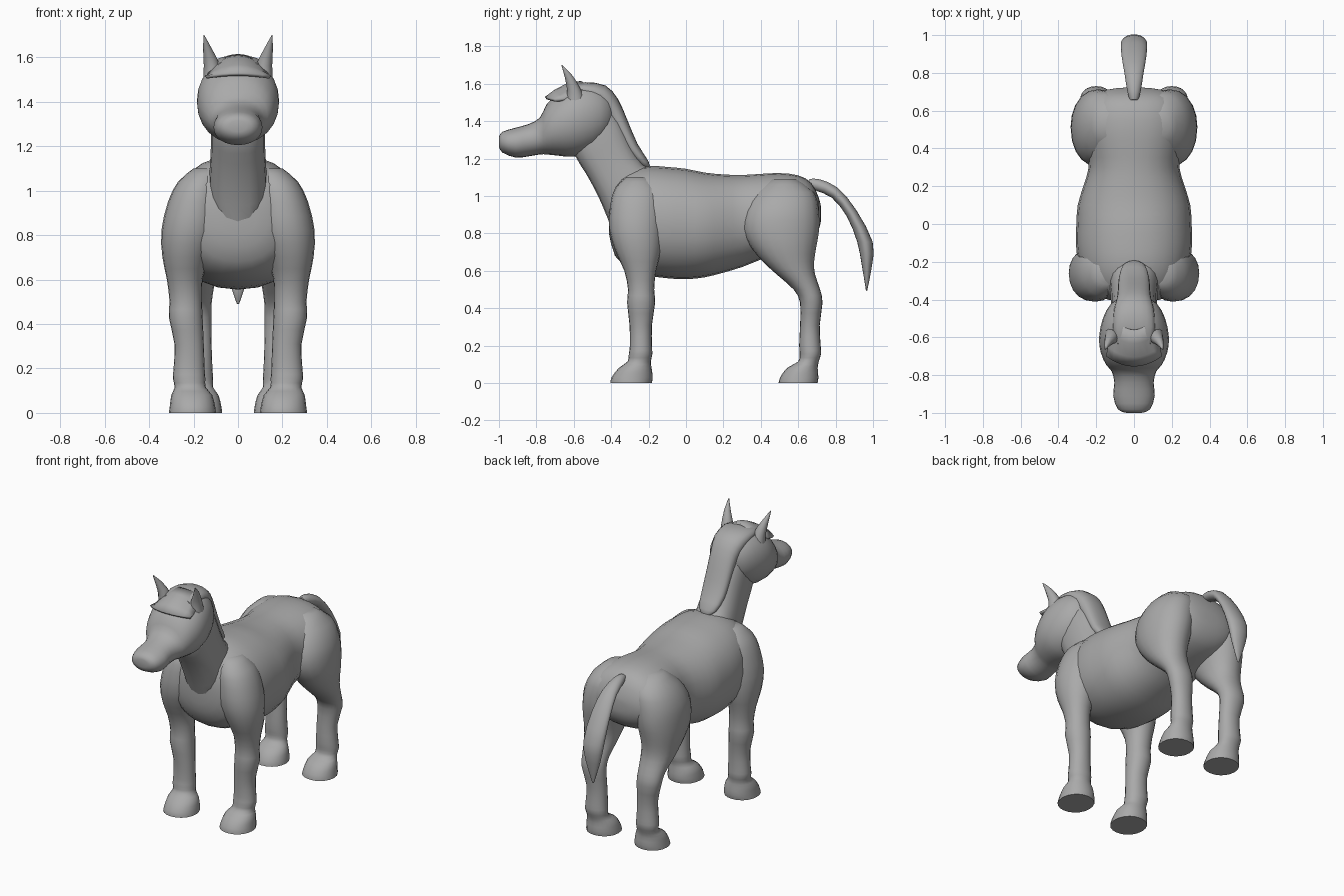
import bpy, bmesh, math
from mathutils import Vector

coat = bpy.data.materials.new("grey coat")
coat.diffuse_color = (0.4, 0.4, 0.4, 1)


def smooth_rings(rings, steps):
    """Catmull-Rom interpolation between the given rings."""
    out = []
    for i in range(len(rings) - 1):
        p = [Vector(rings[min(max(j, 0), len(rings) - 1)]) for j in range(i - 1, i + 3)]
        for s in range(steps):
            t = s / steps
            out.append(0.5 * (2 * p[1] + (p[2] - p[0]) * t
                       + (2 * p[0] - 5 * p[1] + 4 * p[2] - p[3]) * t * t
                       + (3 * p[1] - p[0] - 3 * p[2] + p[3]) * t ** 3))
    return out + [Vector(rings[-1])]


def loft(name, rings, power=2.0, sides=20, mirror=False, steps=2):
    """Each ring: y, z of one edge, y, z of the opposite edge, centre x, half width."""
    bm = bmesh.new()
    loops = []
    for ya, za, yb, zb, x, w in smooth_rings(rings, steps):
        loop = []
        for k in range(sides):
            a = 2 * math.pi * k / sides
            c, s = math.cos(a), math.sin(a)
            c = math.copysign(abs(c) ** (2 / power), c)
            s = math.copysign(abs(s) ** (2 / power), s)
            loop.append(bm.verts.new((x + w * s, (ya + yb) / 2 + (yb - ya) / 2 * c,
                                      (za + zb) / 2 + (zb - za) / 2 * c)))
        loops.append(loop)
    for a, b in zip(loops, loops[1:]):
        for k in range(sides):
            n = (k + 1) % sides
            bm.faces.new((a[k], a[n], b[n], b[k]))
    bm.faces.new(loops[0])
    bm.faces.new(loops[-1])
    return finish(name, bm, mirror)


def finish(name, bm, mirror=False):
    bmesh.ops.recalc_face_normals(bm, faces=bm.faces[:])
    me = bpy.data.meshes.new(name)
    bm.to_mesh(me)
    bm.free()
    ob = bpy.data.objects.new(name, me)
    bpy.context.collection.objects.link(ob)
    me.materials.append(coat)
    bpy.ops.object.select_all(action='DESELECT')
    ob.select_set(True)
    bpy.context.view_layer.objects.active = ob
    bpy.ops.object.shade_smooth_by_angle(angle=math.radians(50))
    if mirror:
        ob.modifiers.new("mirror", 'MIRROR').use_mirror_merge = False
    return ob


# Barrel, chest and rump: y, bottom, top, half width
trunk = [(-.412, .80, .96, .08), (-.38, .68, 1.08, .20), (-.3, .61, 1.14, .265),
         (-.2, .575, 1.16, .295), (-.1, .56, 1.155, .308), (0, .555, 1.145, .305),
         (.1, .565, 1.125, .298), (.2, .59, 1.115, .268), (.3, .62, 1.112, .24),
         (.4, .66, 1.118, .25), (.5, .69, 1.122, .265), (.6, .72, 1.11, .255),
         (.67, .76, 1.07, .22), (.71, .82, .99, .15), (.722, .87, .94, .05)]
loft("body", [(y, a, y, b, 0, w) for y, a, b, w in trunk], 2.2, 24)

# Neck from chest up into the skull: front edge, back edge
loft("neck", [(-.39, .80, -.12, 1.10, 0, .10), (-.415, .87, -.17, 1.14, 0, .13),
              (-.47, 1.0, -.23, 1.17, 0, .128), (-.535, 1.12, -.29, 1.28, 0, .122),
              (-.59, 1.21, -.345, 1.41, 0, .12), (-.62, 1.32, -.42, 1.52, 0, .11)], 2.6)

# Head from muzzle to the back of the skull: y, bottom, top, half width
skull = [(-1.0, 1.265, 1.315, .04), (-.982, 1.232, 1.343, .085), (-.91, 1.205, 1.365, .11),
         (-.84, 1.212, 1.385, .104), (-.78, 1.222, 1.42, .118), (-.745, 1.222, 1.49, .148),
         (-.68, 1.215, 1.55, .176), (-.6, 1.21, 1.595, .185), (-.5, 1.24, 1.6, .165),
         (-.42, 1.31, 1.555, .12), (-.38, 1.39, 1.49, .05)]
loft("head", [(y, a, y, b, 0, w) for y, a, b, w in skull], 2.1, 24)

# Legs: z, front y, back y, centre x, half width
fore = [(1.10, -.32, -.20, .14, .06), (1.04, -.38, -.14, .17, .10), (.95, -.405, -.12, .195, .12),
        (.82, -.41, -.12, .215, .13), (.70, -.375, -.135, .235, .105), (.6, -.33, -.16, .24, .08),
        (.5, -.31, -.17, .235, .073), (.43, -.315, -.165, .235, .076), (.31, -.302, -.182, .22, .066),
        (.2, -.30, -.182, .22, .07), (.155, -.306, -.18, .22, .073), (.115, -.312, -.188, .215, .07),
        (.08, -.36, -.184, .208, .092), (.03, -.398, -.178, .205, .102), (0, -.405, -.183, .205, .106)]
hind = [(1.09, .46, .59, .12, .07), (1.02, .37, .685, .15, .12), (.92, .315, .71, .18, .142),
        (.82, .305, .712, .195, .14), (.73, .345, .697, .205, .128), (.65, .41, .685, .208, .112),
        (.58, .485, .69, .206, .10), (.5, .575, .717, .203, .085), (.43, .61, .73, .2, .08),
        (.31, .61, .715, .185, .066), (.2, .605, .72, .185, .07), (.155, .608, .722, .185, .073),
        (.115, .6, .71, .182, .07), (.08, .54, .704, .178, .09), (.03, .503, .708, .176, .101),
        (0, .495, .704, .176, .105)]
for name, leg in (("front_legs", fore), ("hind_legs", hind)):
    loft(name, [(f, z, b, z, x, w) for z, f, b, x, w in leg], 2.1, 20, True)

# Mane following the crest: inner edge, outer edge
loft("mane", [(-.64, 1.55, -.63, 1.585, 0, .09), (-.56, 1.53, -.54, 1.608, 0, .11),
              (-.47, 1.48, -.43, 1.59, 0, .105), (-.42, 1.41, -.365, 1.52, 0, .09),
              (-.37, 1.32, -.315, 1.41, 0, .085), (-.31, 1.23, -.26, 1.28, 0, .08),
              (-.25, 1.17, -.20, 1.185, 0, .06), (-.215, 1.145, -.195, 1.15, 0, .02)], 2.3)

# Tail: inner edge, outer edge
loft("tail", [(.64, 1.05, .66, 1.09, 0, .02), (.69, 1.03, .71, 1.09, 0, .035),
              (.78, .99, .81, 1.045, 0, .05), (.86, .89, .91, .925, 0, .065),
              (.915, .755, .998, .755, 0, .07), (.94, .63, .995, .63, 0, .05),
              (.962, .495, .968, .49, 0, .006)])

# Ears: leaf-shaped cones leaning forward and outward
loft("ears", [(-.64, 1.51, -.54, 1.51, .115, .04), (-.635, 1.56, -.565, 1.575, .118, .036),
              (-.647, 1.63, -.608, 1.645, .137, .02), (-.666, 1.698, -.662, 1.70, .153, .002)],
     2, 12, True)

# Forelock: a thick curved sheet over the brow: y, z, half width, droop at the sides
bm = bmesh.new()
rows = [(-.56, 1.607, .09, .03), (-.63, 1.597, .115, .045), (-.70, 1.56, .135, .045),
        (-.75, 1.523, .145, .012)]
grid = [[bm.verts.new((w * u / 4, y + .05 * (u / 4) ** 2, z - d * (u / 4) ** 2))
         for u in range(-4, 5)] for y, z, w, d in rows]
for a, b in zip(grid, grid[1:]):
    for k in range(8):
        bm.faces.new((a[k], a[k + 1], b[k + 1], b[k]))
forelock = finish("forelock", bm)
thick = forelock.modifiers.new("thickness", 'SOLIDIFY')
thick.thickness, thick.offset = .016, 0
